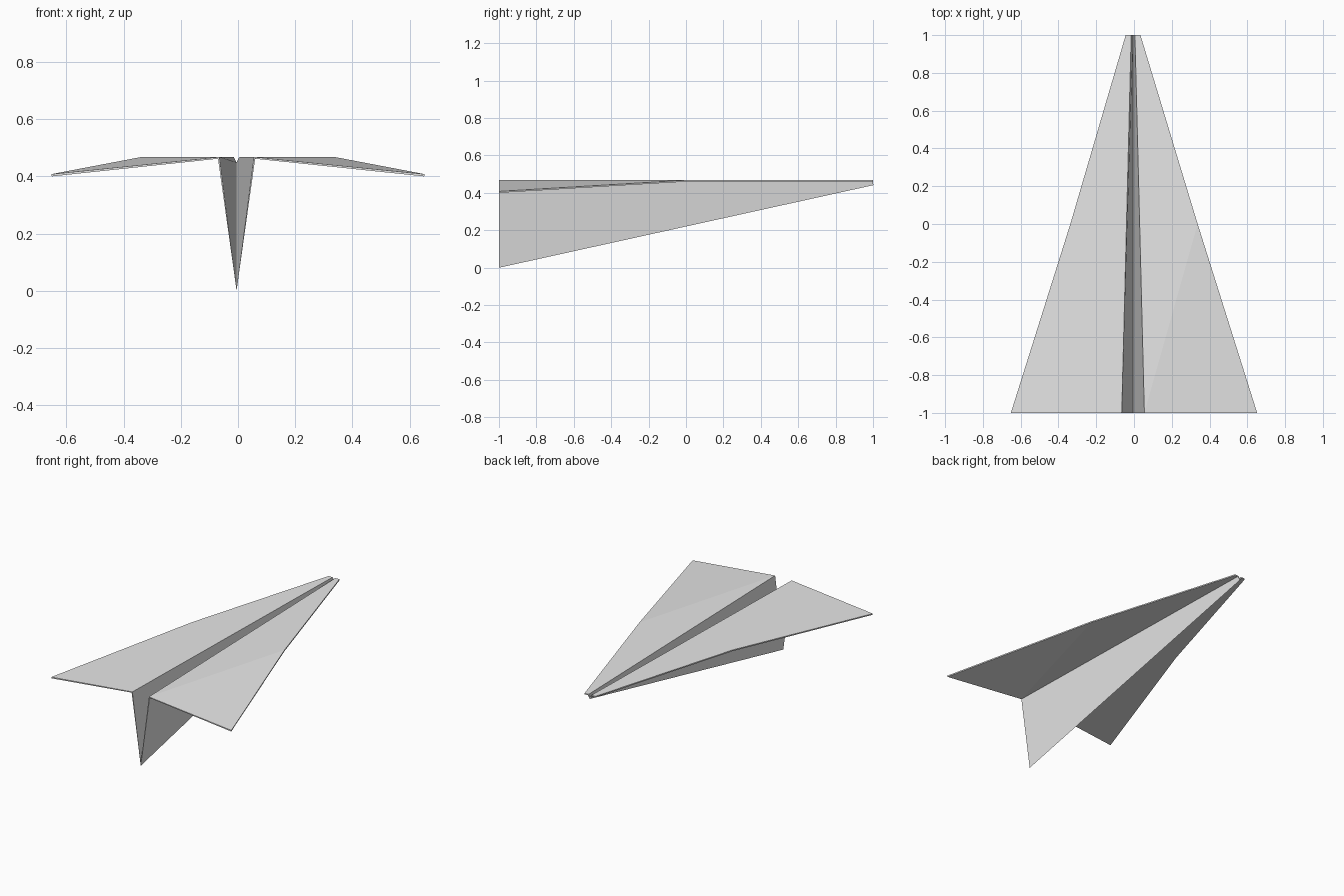
import bpy
import bmesh

# Remove the default cube
cube = bpy.data.objects.get("Cube")
if cube:
    bpy.data.objects.remove(cube, do_unlink=True)

PAPER = 0.008      # sheet thickness
TOP = 0.468        # height of the flat wing surface
FOLD_X = -0.005    # the keel fold sits slightly off centre

# Plain paper colour
paper = bpy.data.materials.new("paper_white")
paper.use_nodes = True
colour = (0.8, 0.8, 0.8, 1.0)
paper.diffuse_color = colour
paper.node_tree.nodes["Principled BSDF"].inputs["Base Color"].default_value = colour

bm = bmesh.new()

# Keel fold shared by both halves, from tail to nose
keel_tail = bm.verts.new((FOLD_X, -1, PAPER))
keel_nose = bm.verts.new((FOLD_X, 1, 0.449))


def add_half(side):
    """One keel wall, the flat front wing and the drooping wing tip."""
    def point(x, y, z, shift=FOLD_X):
        return bm.verts.new((side * x + shift, y, z))

    root_tail = point(0.06, -1, TOP)
    root_nose = point(0.01, 1, TOP)
    wing_nose = point(0.039, 1, TOP)
    wing_bend = point(0.337, 0, TOP, 0)
    wing_tip = point(0.652, -1, 0.408, 0)

    panels = [
        (keel_tail, root_tail, root_nose, keel_nose),
        (root_tail, wing_bend, wing_nose, root_nose),
        (root_tail, wing_tip, wing_bend),
    ]
    for corners in panels:
        bm.faces.new(corners if side > 0 else corners[::-1])


for side in (1, -1):
    add_half(side)

bm.normal_update()
mesh = bpy.data.meshes.new("folded_paper_plane")
bm.to_mesh(mesh)
bm.free()
mesh.materials.append(paper)

plane = bpy.data.objects.new("folded_paper_plane", mesh)
bpy.context.collection.objects.link(plane)

# Give the folded sheet its thickness, below and outside the top surface
solid = plane.modifiers.new("paper_thickness", 'SOLIDIFY')
solid.thickness = PAPER
solid.offset = -1
solid.use_even_offset = False
